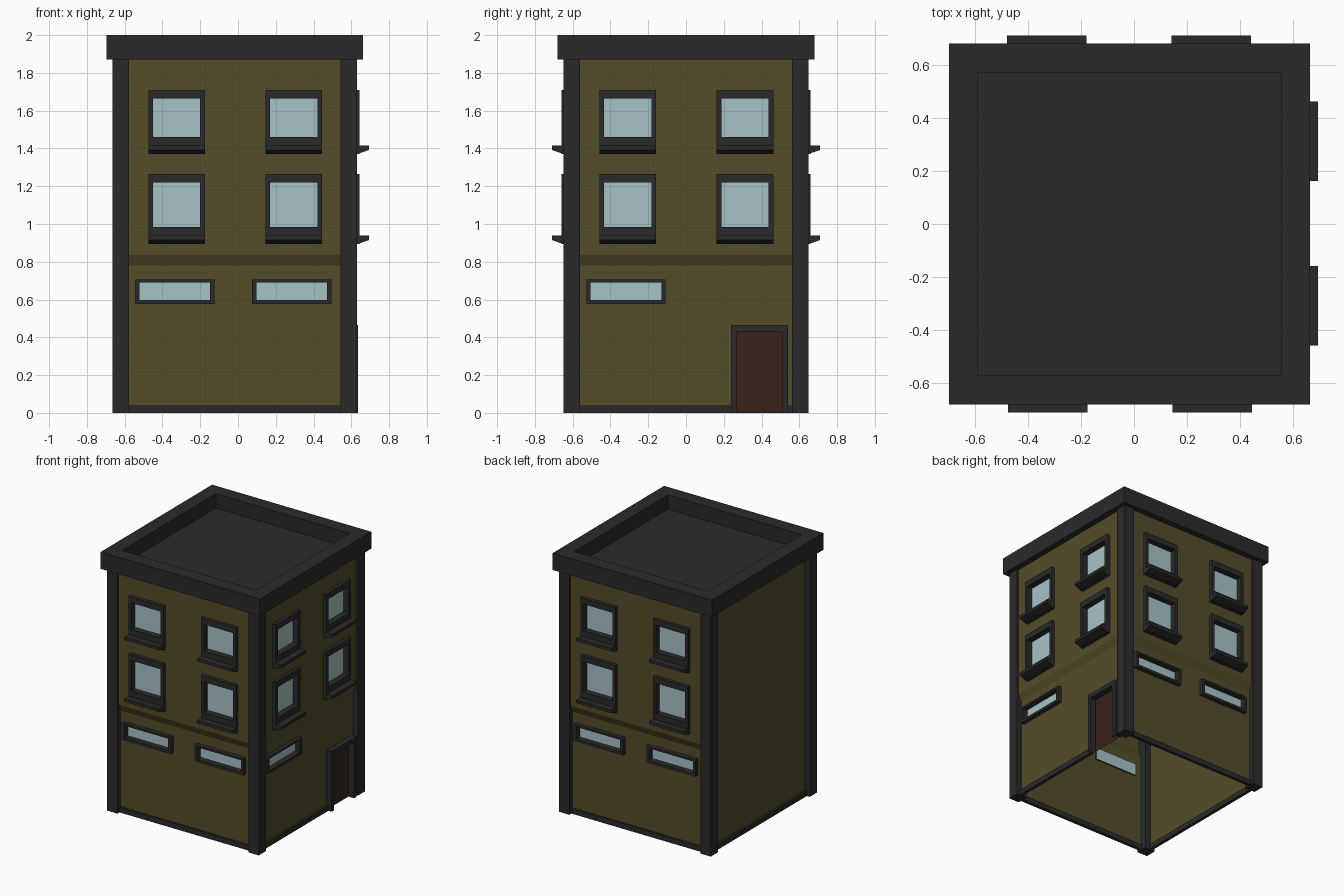
import bpy, bmesh, math
from mathutils import Matrix, Vector

if "Cube" in bpy.data.objects:
    bpy.data.objects.remove(bpy.data.objects["Cube"])

R, CX = 0.648, -0.017          # half width of the building, x of its axis
P = 0.088                      # pillar width
EDGE = R - P


def mat(name, r, g, b):
    m = bpy.data.materials.new(name)
    m.diffuse_color = (r, g, b, 1)
    m.use_nodes = True
    m.node_tree.nodes["Principled BSDF"].inputs["Base Color"].default_value = m.diffuse_color
    return m


WALL = mat("olive", 0.089, 0.072, 0.023)
DARK = mat("charcoal", 0.023, 0.023, 0.023)
GLASS = mat("pale_glass", 0.39, 0.545, 0.578)
DOOR = mat("brown", 0.038, 0.015, 0.009)


class Part:
    """Collects faces given as (u across, d outward, z up) on side k of the building."""
    def __init__(self, name, material, k=0):
        self.name, self.material, self.bm = name, material, bmesh.new()
        self.m = Matrix.Translation((CX, 0, 0)) @ Matrix.Rotation(k * math.pi / 2, 4, 'Z')

    def face(self, *pts):
        self.bm.faces.new([self.bm.verts.new(self.m @ Vector((u, -(R + d), z))) for u, d, z in pts])

    def loft(self, loops, skip=()):
        n = len(loops[0])
        for a, b in zip(loops, loops[1:]):
            for i in range(n):
                if i not in skip:
                    j = (i + 1) % n
                    self.face(a[i], a[j], b[j], b[i])

    def box(self, u0, u1, d0, d1, z0, z1):
        a, b = rect(u0, u1, z0, z1, d0), rect(u0, u1, z0, z1, d1)
        self.loft([a, b])
        self.face(*b)
        self.face(*reversed(a))

    def done(self):
        bmesh.ops.remove_doubles(self.bm, verts=self.bm.verts, dist=1e-5)
        me = bpy.data.meshes.new(self.name)
        self.bm.to_mesh(me)
        self.bm.free()
        me.materials.append(self.material)
        bpy.context.collection.objects.link(bpy.data.objects.new(self.name, me))


def rect(u0, u1, z0, z1, d):
    return [(u0, d, z0), (u1, d, z0), (u1, d, z1), (u0, d, z1)]


def wall(part, depth, holes, levels):
    # grid of quads that leaves out the openings
    us = sorted({-EDGE, EDGE, *[h[i] for h in holes for i in (0, 1)]})
    zs = sorted({0, 1.87, *levels, *[h[i] for h in holes for i in (2, 3)]})
    for u0, u1 in zip(us, us[1:]):
        for z0, z1 in zip(zs, zs[1:]):
            u, z = (u0 + u1) / 2, (z0 + z1) / 2
            if not any(h[0] < u < h[1] and h[2] < z < h[3] for h in holes):
                a, b = depth(z0), depth(z1)
                part.face((u0, a, z0), (u1, a, z0), (u1, b, z1), (u0, b, z1))


def frame(part, pane, outer, inner, back, front, deep, skip=()):
    part.loft([rect(*outer, back), rect(*outer, front), rect(*inner, front), rect(*inner, deep)], skip)
    pane.face(*rect(*inner, deep))


def overhang(z):
    # lower storey is set back below a sloped band
    return -0.04 + 0.025 * min(1, max(0, (z - 0.78) / 0.055))


SIDES = [(0, "front"), (1, "right"), (2, "back")]
COLUMNS = [(-0.458, -0.158), (0.162, 0.462)]
LOW = [(-0.528, -0.108), (0.092, 0.512)]

for k, side in SIDES:
    frames = Part(side + "_window_frames", DARK, k)
    sills = Part(side + "_window_sills", DARK, k)
    panes = Part(side + "_window_panes", GLASS, k)
    holes = []
    # upper windows with wedge-shaped sills
    for z0, zi0, zi1, z1 in [(1.37, 1.46, 1.665, 1.71), (0.893, 0.985, 1.22, 1.265)]:
        for u0, u1 in COLUMNS:
            inner = (u0 + 0.025, u1 - 0.025, zi0, zi1)
            holes.append(inner)
            frame(frames, panes, (u0, u1, z0, z1), inner, -0.015, 0.012, -0.035)
            prof = [(0.0, z0), (0.062, z0 + 0.022), (0.062, z0 + 0.045), (0.0, z0 + 0.045)]
            ends = [[(u, d, z) for d, z in prof] for u in (u0, u1)]
            sills.loft(ends)
            sills.face(*reversed(ends[0]))
            sills.face(*ends[1])
    # low strip windows
    for u0, u1 in LOW[:1] if side == "right" else LOW:
        inner = (u0 + 0.023, u1 - 0.023, 0.597, 0.69)
        holes.append(inner)
        frame(frames, panes, (u0, u1, 0.577, 0.705), inner, -0.04, -0.008, -0.05)
    # door on the right side
    if side == "right":
        door_frame, door = Part("door_frame", DARK, k), Part("door", DOOR, k)
        inner = (0.268, 0.51, 0, 0.43)
        holes.append(inner)
        frame(door_frame, door, (0.237, 0.54, 0, 0.465), inner, -0.04, 0.003, -0.045, skip=(0,))
        door_frame.done()
        door.done()
    walls = Part(side + "_wall", WALL, k)
    wall(walls, overhang, holes, (0.78, 0.835))
    for p in (frames, sills, panes, walls):
        p.done()

# plain left wall
left = Part("left_wall", WALL, 3)
wall(left, lambda z: -0.04, [], ())
left.done()

# corner pillars and base strips
for k, side in enumerate(("front", "right", "back", "left")):
    pillar = Part(side + "_corner_pillar", DARK, k)
    pillar.box(EDGE, R, -P, 0, 0, 1.87)
    pillar.done()
    base = Part(side + "_base_strip", DARK, k)
    if side == "right":
        base.box(-EDGE, 0.237, -0.05, -0.025, 0, 0.04)
        base.box(0.54, EDGE, -0.05, -0.025, 0, 0.04)
    else:
        base.box(-EDGE, EDGE, -0.05, -0.025, 0, 0.04)
    base.done()

# parapet ring with the sunken roof deck
def square(h, z):
    return [(x * h, -R + y * h, z) for x, y in ((-1, 1), (1, 1), (1, -1), (-1, -1))]


roof = Part("parapet", DARK)
roof.loft([square(0.572, 1.87), square(0.68, 1.87), square(0.68, 2), square(0.572, 2), square(0.572, 1.89)])
roof.done()
deck = Part("roof_deck", DARK)
deck.face(*square(0.572, 1.89))
deck.done()
